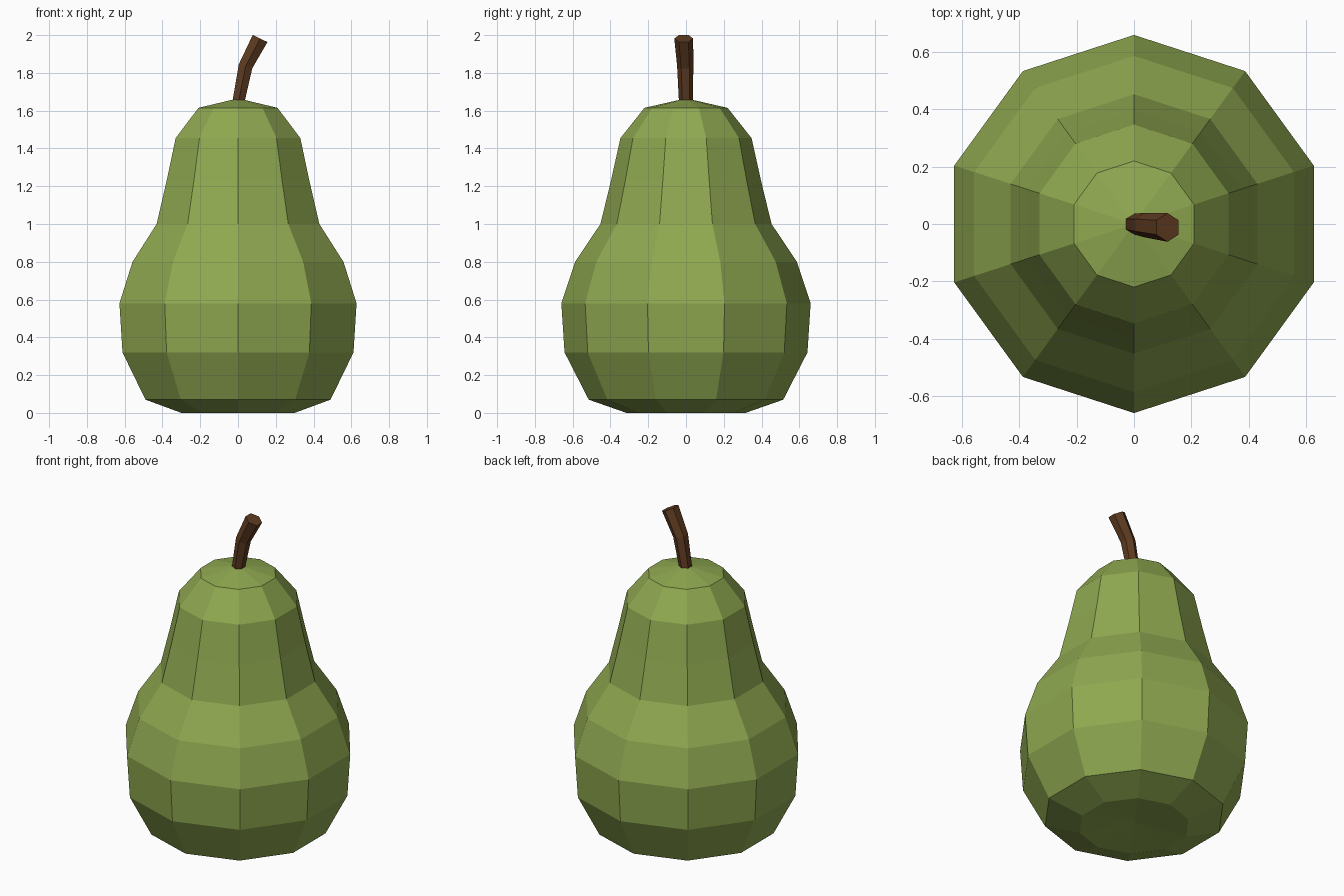
import bpy, bmesh, math
from mathutils import Vector

if "Cube" in bpy.data.objects:
    bpy.data.objects.remove(bpy.data.objects["Cube"])


def material(name, rgb):
    m = bpy.data.materials.new(name)
    m.diffuse_color = (*rgb, 1)
    m.use_nodes = True
    m.node_tree.nodes["Principled BSDF"].inputs["Base Color"].default_value = m.diffuse_color
    return m


def loft(name, rings, mat, start_tip=None, end_tip=None):
    """Skin equal-sized rings of points; close each end with a fan or a flat cap."""
    bm = bmesh.new()
    loops = [[bm.verts.new(p) for p in ring] for ring in rings]
    n = len(loops[0])
    for a, b in zip(loops, loops[1:]):
        for i in range(n):
            j = (i + 1) % n
            bm.faces.new((a[i], a[j], b[j], b[i]))
    for loop, tip in ((loops[0], start_tip), (loops[-1], end_tip)):
        if tip is None:
            bm.faces.new(loop)
        else:
            t = bm.verts.new(tip)
            for i in range(n):
                bm.faces.new((loop[i], loop[(i + 1) % n], t))
    bmesh.ops.recalc_face_normals(bm, faces=bm.faces)
    mesh = bpy.data.meshes.new(name)
    bm.to_mesh(mesh)
    bm.free()
    mesh.materials.append(mat)
    obj = bpy.data.objects.new(name, mesh)
    bpy.context.collection.objects.link(obj)
    return obj


def ring(centre, radius, sides, tilt=0.0):
    """Polygon with a corner towards +y, tilted towards +x."""
    u = Vector((math.cos(tilt), 0, -math.sin(tilt)))
    v = Vector((0, 1, 0))
    angles = [math.pi / 2 + math.tau * i / sides for i in range(sides)]
    return [Vector(centre) + radius * (math.cos(a) * u + math.sin(a) * v) for a in angles]


green = material("pear green", (0.275, 0.392, 0.08))
brown = material("stem brown", (0.115, 0.045, 0.015))

# Fruit body: ten-sided turned profile (radius, height), slight dimple underneath
profile = [(0.315, 0.0), (0.515, 0.07), (0.643, 0.32), (0.66, 0.58), (0.587, 0.80),
           (0.453, 1.0), (0.397, 1.23), (0.347, 1.455), (0.22, 1.615)]
loft("pear_body", [ring((0, 0, z), r, 10) for r, z in profile], green,
     start_tip=(0, 0, 0.03), end_tip=(0, 0, 1.665))

# Stem: six-sided, bending towards +x and widening at the tip
path = [((-0.003, 0, 1.62), 0.036, 0.1), ((0.04, -0.004, 1.835), 0.043, 0.3),
        ((0.117, -0.012, 1.982), 0.05, 0.45)]
loft("stem", [ring(c, r, 6, t) for c, r, t in path], brown)
